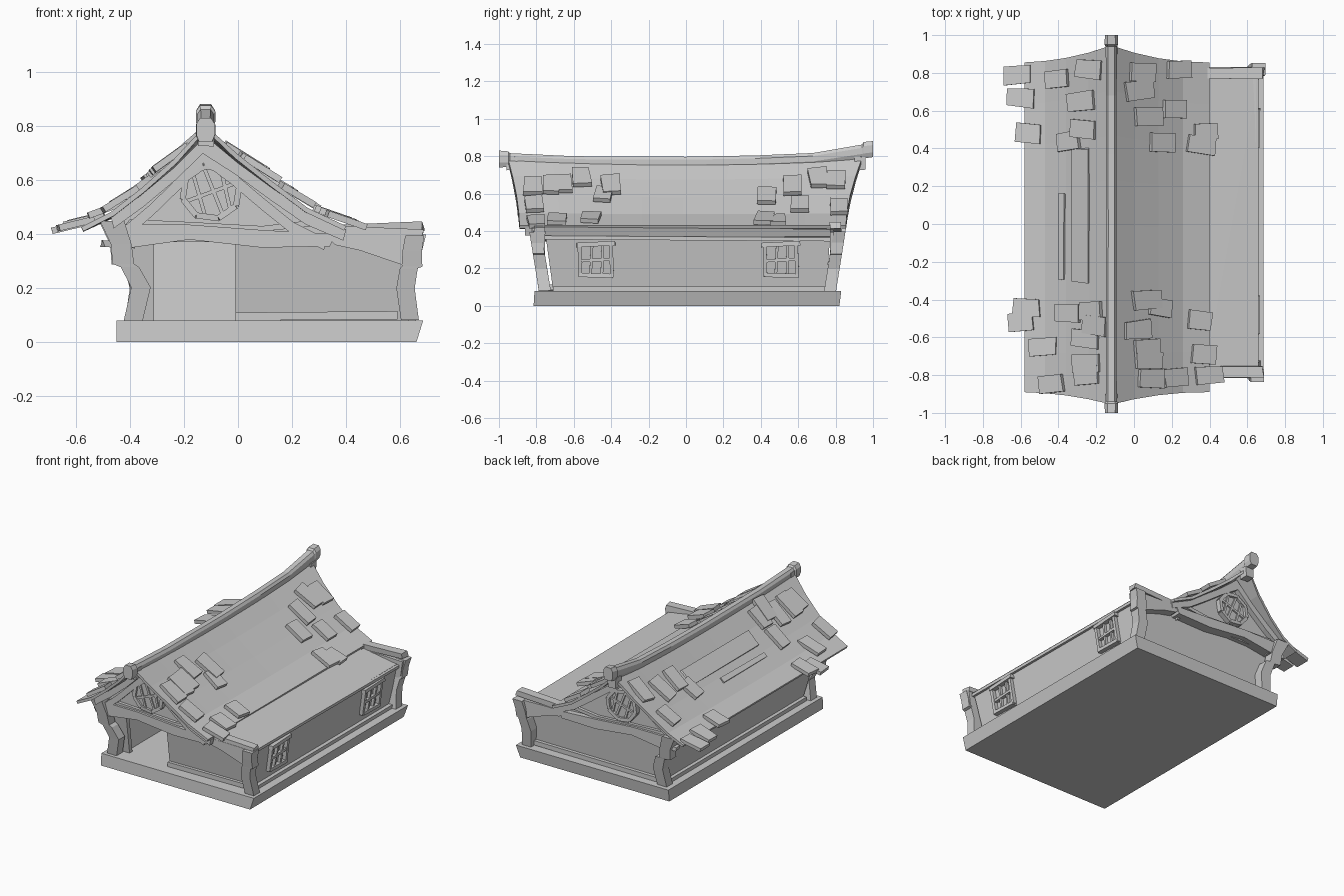
import bpy, bmesh, math, random
from mathutils import Vector, Matrix

if "Cube" in bpy.data.objects:
    bpy.data.objects.remove(bpy.data.objects["Cube"])

random.seed(4)
RX = -0.12                                             # ridge position
PROFILE = [(-.58, .425), (-.47, .475), (-.36, .555), (-.24, .655), (RX, .775),
           (0, .675), (.13, .58), (.26, .49), (.40, .43)]


def make(name, verts, faces):
    me = bpy.data.meshes.new(name)
    me.from_pydata([tuple(v) for v in verts], [], faces)
    bm = bmesh.new()
    bm.from_mesh(me)
    bmesh.ops.recalc_face_normals(bm, faces=bm.faces)
    bm.to_mesh(me)
    bm.free()
    ob = bpy.data.objects.new(name, me)
    bpy.context.collection.objects.link(ob)
    return ob


def loft(name, rings):
    """Closed solid through a list of equal-sized rings."""
    n = len(rings[0])
    verts = [v for r in rings for v in r]
    faces = [list(range(n)), list(range(len(verts) - n, len(verts)))]
    for k in range(len(rings) - 1):
        for i in range(n):
            j = (i + 1) % n
            faces.append([k * n + i, k * n + j, (k + 1) * n + j, (k + 1) * n + i])
    return make(name, verts, faces)


def prism_y(name, pts, y0, y1):
    return loft(name, [[(x, y, z) for x, z in pts] for y in (y0, y1)])


def rect(x0, x1, y0, y1, z):
    return [(x0, y0, z), (x1, y0, z), (x1, y1, z), (x0, y1, z)]


def beam(name, p, q, w, h, up=(0, 0, 1), wob=0.0):
    """Rough-hewn bar from p to q."""
    p, q = Vector(p), Vector(q)
    d = (q - p).normalized()
    s = d.cross(Vector(up)).normalized()
    u = s.cross(d)
    rings = []
    for c in (p, q):
        rings.append([c + s * a * w / 2 + u * b * h / 2 + d * random.uniform(-wob, wob)
                      + s * random.uniform(-wob, wob) / 2
                      for a, b in ((-1, -1), (1, -1), (1, 1), (-1, 1))])
    return loft(name, rings)


def roof_at(x):
    """Height and slope of the roof profile."""
    for (x0, z0), (x1, z1) in zip(PROFILE, PROFILE[1:]):
        if x <= x1:
            break
    s = (z1 - z0) / (x1 - x0)
    return z0 + s * (x - x0), s


def roof_point(x, z, f):
    t = 1 - min(1, abs(x - RX) / .5)
    y = -(.89 + .065 * t * t) + f * (1.745 + .155 * t * t)
    return (x, y, z + .03 * t * y * y)


# Foundation slab
loft("foundation", [rect(-.45, .66, -.815, .82, 0), rect(-.45, .685, -.81, .83, .08)])

# Outer walls, leaning outwards; the front has an open doorway
Z0, Z1 = .08, .37
def wall(name, a, b, a2, b2, nx, ny, t=.03):
    r = []
    for (p, q, z) in ((a, b, Z0), (a2, b2, Z1)):
        r.append([(p[0], p[1], z), (q[0], q[1], z),
                  (q[0] - nx * t, q[1] - ny * t, z), (p[0] - nx * t, p[1] - ny * t, z)])
    return loft(name, r)

wall("wall_right", (.60, -.71), (.60, .75), (.645, -.75), (.645, .77), 1, 0)
wall("wall_left", (-.37, -.71), (-.37, .75), (-.44, -.75), (-.44, .77), -1, 0)
wall("wall_back", (-.37, .75), (.60, .75), (-.44, .77), (.645, .77), 0, 1)
wall("wall_front_right", (-.01, -.71), (.60, -.71), (-.01, -.75), (.645, -.75), 0, -1)
wall("wall_front_left", (-.37, -.71), (-.31, -.71), (-.44, -.75), (-.31, -.75), 0, -1)

# Sills along the wall feet
beam("sill_right", (.61, -.71, .09), (.61, .75, .09), .04, .025)
beam("sill_left", (-.38, -.71, .09), (-.38, .75, .09), .04, .03)
beam("sill_front", (-.01, -.72, .095), (.59, -.72, .10), .03, .03)
beam("sill_back", (-.36, .76, .095), (.59, .76, .10), .03, .03)
beam("top_rail_right", (.645, -.76, .365), (.645, .78, .355), .025, .02)

# Lean-to cover along the right side, a twisted quad with its diagonal
make("side_cover", [(.38, -.77, .425), (.66, -.77, .375), (.66, .78, .365), (.38, .79, .41)],
     [(0, 1, 2), (0, 2, 3)])

# Gables, lintels, barge boards and side brackets on both ends
under = [(x, z - .012) for x, z in PROFILE[1:]]
barge = under + [(x + .01 * (1 if x < RX else -1), z - (.065 if x == RX else .042))
                 for x, z in reversed(under)]
lintel = [(-.43, .345), (-.18, .38), (.09, .35), (.34, .355), (.36, .40),
          (.09, .415), (-.18, .435), (-.42, .435)]
upper = [(-.42, .43), (-.18, .425), (.09, .41), (.33, .435), (.30, .455),
         (.09, .43), (-.18, .445), (-.40, .455)]
bracket = [(.32, .40), (.36, .36), (.45, .34), (.64, .275), (.67, .29), (.685, .395), (.50, .40)]
for side, s, y in (("front", -1, .785), ("back", 1, .80)):
    prism_y("gable_" + side, [(-.43, .37), (.37, .37)] + under[::-1], s * (y - .05), s * y)
    prism_y("lintel_" + side, lintel, s * (y - .04), s * (y + .035))
    prism_y("collar_" + side, upper, s * (y - .04), s * (y + .02))
    e = .86 if s < 0 else .835
    prism_y("barge_board_" + side, barge, s * (e - .035), s * e)
    inner = [(x * .86 - .017, z - .035) for x, z in barge]
    prism_y("inner_rafter_" + side, inner, s * (e - .06), s * (e - .04))
    prism_y("side_bracket_" + side, bracket, s * (y - .03), s * (y + .03))
    beam("left_beam_end_" + side, (-.50, s * y, .365), (-.38, s * y, .36), .05, .025, wob=.01)
    beam("tie_beam_" + side, (.33, s * y, .415), (.685, s * y, .40 if s < 0 else .43),
         .06, .035, wob=.008)

    # Corner posts: kinked hand-cut timber with a thicker head
    for lr, path in (("left", [(-.385, .08, .035), (-.365, .20, .036), (-.395, .28, .034),
                               (-.425, .29, .04), (-.435, .36, .038), (-.465, .45, .045)]),
                     ("right", [(.63, .08, .033), (.62, .20, .034), (.635, .275, .033),
                                (.645, .28, .038), (.65, .34, .036), (.655, .395, .035)])):
        rings = []
        for x, z, r in path:
            yy = s * (y - .03 + (z - .08) * .16)
            j = random.uniform(-.006, .006)
            rings.append(rect(x - r + j, x + r + j, yy - .032, yy + .032, z + j / 2))
        loft("post_%s_%s" % (lr, side), rings)

    # Round gable window: octagonal frame and lattice
    c = Vector((-.10, s * (y + .012), .555))
    def ring(r, n=8, tilt=.25):
        return [c + Vector((math.cos(tilt + i * math.tau / n) * r, 0,
                            math.sin(tilt + i * math.tau / n) * r * .92)) for i in range(n)]
    o = ring(.108)
    for i in range(8):
        beam("gable_window_frame_" + side, o[i], o[(i + 1) % 8], .04, .022,
             up=(c - o[i]).normalized(), wob=.003)
    loft("gable_window_pane_" + side, [[p + Vector((0, d, 0)) for p in ring(.1)]
                                       for d in (-.006, .004)])
    for a, off in ((.35, 0), (1.85, -.045), (1.95, .01), (1.8, .055)):
        d = Vector((math.cos(a), 0, math.sin(a)))
        n = Vector((d.z, 0, -d.x))
        ln = math.sqrt(.1 ** 2 - off ** 2)
        beam("gable_window_bar_" + side, c + n * off - d * ln, c + n * off + d * ln * .95,
             .028, .014, up=n)

# Curved roof shell swept up towards the ridge ends
NY = 8
verts = [roof_point(x, z, j / NY) for j in range(NY + 1) for x, z in PROFILE]
n = len(PROFILE)
roof = make("roof", verts, [(j * n + i, j * n + i + 1, (j + 1) * n + i + 1, (j + 1) * n + i)
                            for j in range(NY) for i in range(n - 1)])
mod = roof.modifiers.new("thickness", "SOLIDIFY")
mod.thickness = .018
mod.offset = -1

# Ridge beam, sagging in the middle with chunky ends
rings = []
for y, z, w, h in ((-1, .785, .034, .045), (-.95, .784, .036, .042), (-.94, .782, .029, .034),
                   (-.6, .768, .028, .032), (0, .765, .027, .032), (.37, .772, .028, .032),
                   (.68, .785, .028, .032), (.94, .826, .03, .036), (.95, .832, .036, .044),
                   (1, .838, .034, .043)):
    rings.append([(RX + a * w, y, z + b * h) for a, b in
                  ((-.7, -1), (.7, -1), (1, -.4), (1, .5), (.6, 1), (-.6, 1), (-1, .5), (-1, -.4))])
loft("ridge_beam", rings)
for s in (-1, 1):
    beam("ridge_pendant", (RX, s * .93, .73), (RX, s * .93, .80), .06, .06, up=(0, 1, 0), wob=.006)


# Scattered loose shingles, placed by x, y
def shingle(x, y, w=.135, d=.095, t=.024, lift=.022):
    z, sl = roof_at(x)
    if x < -.55:
        sl *= .7
    z += .03 * max(0, 1 - abs(x - RX) / .5) * y * y
    tip = .07 if x > RX else -.07
    m = (Matrix.Translation((x, y, z + lift))
         @ Matrix.Rotation(-math.atan(sl) - tip, 4, 'Y')
         @ Matrix.Rotation(random.uniform(-.12, .12), 4, 'Z'))
    w *= random.uniform(.9, 1.1)
    j = lambda: random.uniform(-.006, .006)
    base = [(-w / 2 + j(), -d / 2 + j()), (w / 2 + j(), -d / 2 + j()), (w / 2 + j(), d / 2 + j()),
            (-w / 2 + j(), d / 2 + j())]
    loft("roof_shingle", [[m @ Vector((a, b, c)) for a, b in base] for c in (-t / 2, t / 2)])

SPOTS = [(-.62, .79), (-.60, .67), (-.56, .48), (-.41, .77), (-.35, .44), (-.28, .65),
         (-.27, .50), (-.24, .82), (.03, .71), (.08, .57), (.05, .80), (.24, .82), (.15, .43),
         (.22, .61), (.38, .49), (.36, .42), (-.57, -.44), (-.60, -.52), (-.35, -.47),
         (-.21, -.54), (-.26, -.61), (-.48, -.65), (-.25, -.74), (-.25, -.80), (-.44, -.85),
         (.07, -.40), (.02, -.56), (.14, -.44), (.35, -.51), (.07, -.66), (.37, -.69),
         (.40, -.80), (.22, -.81), (.09, -.82), (.08, -.72), (-.23, -.46)]
for x, y in SPOTS:
    shingle(x, y, w=.14 if abs(x - RX) > .2 else .16)

# Long patch boards on the left slope
for x, y0, y1, w in ((-.28, -.31, .40, .11), (-.38, -.29, .16, .035)):
    z, sl = roof_at(x)
    nrm = Vector((-sl, 0, 1)).normalized()
    beam("roof_patch_board", Vector((x, y0, z)) + nrm * .004, Vector((x, y1, z)) + nrm * .004,
         w, .014, up=nrm, wob=.008)

# Lattice windows on the right wall
for yc in (-.48, .51):
    def bar(name, y0, z0, y1, z1, w, dp):
        xs = [.607 + (z - .08) * .15 for z in (z0, z1)]
        up = (0, 0, 1) if abs(y1 - y0) > abs(z1 - z0) else (0, 1, 0)
        beam(name, (xs[0], yc + y0, z0), (xs[1], yc + y1, z1), dp, w, up=up, wob=.004)
    bar("window_head", -.105, .325, .10, .335, .024, .045)
    bar("window_sill", -.09, .165, .09, .160, .022, .045)
    bar("window_jamb", -.085, .155, -.09, .335, .020, .036)
    bar("window_jamb", .085, .155, .078, .335, .020, .036)
    bar("window_mullion", -.03, .165, -.022, .33, .014, .026)
    bar("window_mullion", .03, .165, .035, .33, .014, .026)
    bar("window_rail", -.09, .24, .09, .25, .016, .030)
